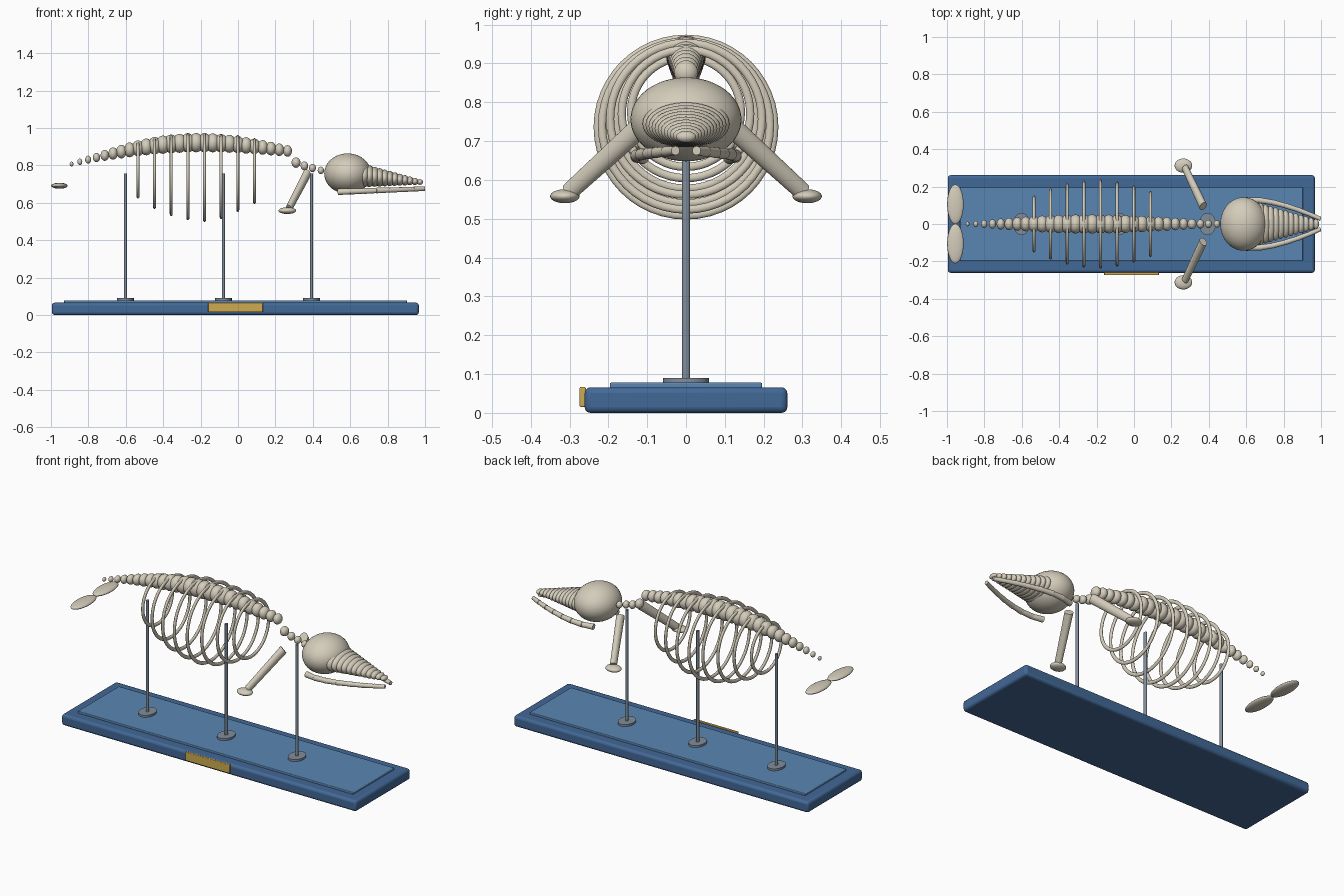
import bpy, math
from mathutils import Vector

if "Cube" in bpy.data.objects:
    bpy.data.objects.remove(bpy.data.objects["Cube"])

SX = 0.76  # round parts are squashed along the length of the model


def material(name, rgb):
    m = bpy.data.materials.new(name)
    m.diffuse_color = (*rgb, 1)
    m.use_nodes = True
    m.node_tree.nodes["Principled BSDF"].inputs["Base Color"].default_value = m.diffuse_color
    return m


BONE = material("bone", (0.66, 0.61, 0.50))
BLUE = material("base_blue", (0.055, 0.14, 0.31))
LIGHT = material("panel_blue", (0.10, 0.24, 0.45))
METAL = material("metal", (0.22, 0.27, 0.33))
BRASS = material("brass", (0.62, 0.41, 0.08))


def finish(name, mat, smooth=True):
    ob = bpy.context.object
    ob.name = name
    ob.data.materials.append(mat)
    bpy.ops.object.transform_apply(location=False, rotation=True, scale=True)
    if smooth:
        bpy.ops.object.shade_smooth_by_angle(angle=math.radians(40))
    return ob


def ball(name, loc, radii, mat=BONE, seg=28, rings=16):
    bpy.ops.mesh.primitive_uv_sphere_add(segments=seg, ring_count=rings, radius=1, location=loc)
    bpy.context.object.scale = radii
    return finish(name, mat)


def rod(name, p, q, r1, r2, mat=BONE):
    # tapered rod, built round and then squashed in x
    p = Vector((p[0] / SX, p[1], p[2]))
    q = Vector((q[0] / SX, q[1], q[2]))
    mid = (p + q) / 2
    bpy.ops.mesh.primitive_cone_add(vertices=24, radius1=r1, radius2=r2, depth=(q - p).length)
    ob = bpy.context.object
    ob.rotation_euler = (q - p).to_track_quat('Z', 'Y').to_euler()
    ob = finish(name, mat)
    for v in ob.data.vertices:
        v.co.x *= SX
    ob.location = (mid.x * SX, mid.y, mid.z)
    return ob


def box(name, lo, hi, mat, bevel):
    lo, hi = Vector(lo), Vector(hi)
    bpy.ops.mesh.primitive_cube_add(size=1, location=(lo + hi) / 2)
    bpy.context.object.scale = hi - lo
    ob = finish(name, mat, False)
    m = ob.modifiers.new("bevel", 'BEVEL')
    m.width, m.segments = bevel, 3
    bpy.ops.object.shade_smooth_by_angle(angle=math.radians(40))
    return ob


# display base
box("base", (-0.995, -0.261, 0), (0.967, 0.261, 0.066), BLUE, 0.015)
box("base_panel", (-0.93, -0.196, 0.06), (0.903, 0.196, 0.078), LIGHT, 0.004)
box("plaque", (-0.16, -0.274, 0.015), (0.134, -0.258, 0.067), BRASS, 0.004)

# support posts with feet
for i, x in enumerate((-0.602, -0.078, 0.393)):
    rod(f"post_foot_{i}", (x, 0, 0.076), (x, 0, 0.09), 0.059, 0.059, METAL)
    rod(f"post_{i}", (x, 0, 0.08), (x, 0, 0.757), 0.0105, 0.0105, METAL)

# arched spine
N = 27
for i in range(N):
    t = i / (N - 1)
    s = math.sin(math.pi * t)
    r = 0.013 + 0.018 * t + 0.029 * s
    ball(f"vertebra_{i}", (-0.89 + 1.155 * t, 0, 0.807 + 0.07 * t + 0.076 * s),
         (r * SX, r, r), seg=20, rings=12)

# neck
for i, (x, z, r) in enumerate(((0.31, 0.815, 0.028), (0.355, 0.797, 0.024),
                               (0.398, 0.786, 0.022), (0.443, 0.773, 0.02))):
    ball(f"neck_vertebra_{i}", (x, 0, z), (r * 0.85, r, r), seg=20, rings=12)

# rib rings: (outer radius, bottom height)
ribs = ((0.152, 0.623), (0.190, 0.567), (0.217, 0.529), (0.233, 0.507),
        (0.238, 0.498), (0.227, 0.513), (0.206, 0.551), (0.176, 0.594))
for i, (R, zb) in enumerate(ribs):
    bpy.ops.mesh.primitive_torus_add(major_radius=R - 0.0105, minor_radius=0.0105,
                                     major_segments=48, minor_segments=12,
                                     location=(-0.535 + 0.089 * i, 0, zb + R),
                                     rotation=(0, math.pi / 2, 0))
    ob = finish(f"rib_{i}", BONE)
    ob.scale.x = SX

# skull and stepped snout
ball("skull", (0.586, 0, 0.756), (0.125, 0.143, 0.108), seg=40, rings=24)
M = 12
for i in range(M):
    t = i / (M - 1)
    ball(f"snout_{i}", (0.675 + 0.298 * t, 0, 0.745 - 0.034 * t),
         (0.036 - 0.02 * t, 0.112 - 0.086 * t, 0.062 - 0.047 * t))

# paired parts
jaw = ((0.535, 0.112), (0.60, 0.127), (0.67, 0.127), (0.74, 0.116),
       (0.81, 0.098), (0.875, 0.077), (0.94, 0.052), (0.998, 0.027))
for side, s in (("left", 1), ("right", -1)):
    for i in range(len(jaw) - 1):
        (x1, y1), (x2, y2) = jaw[i], jaw[i + 1]
        z1, z2 = 0.658 + 0.0025 * i, 0.658 + 0.0025 * (i + 1)
        r = 0.017 - 0.0006 * i
        rod(f"jaw_{side}_{i}", (x1, s * y1, z1), (x2, s * y2, z2), r, r - 0.002)
    rod(f"flipper_arm_{side}", (0.37, s * 0.095, 0.757), (0.273, s * 0.30, 0.570), 0.028, 0.023)
    ball(f"flipper_tip_{side}", (0.264, s * 0.312, 0.558), (0.047, 0.038, 0.018))
    ball(f"tail_fluke_{side}", (-0.955, s * 0.105, 0.691), (0.044, 0.106, 0.016))
